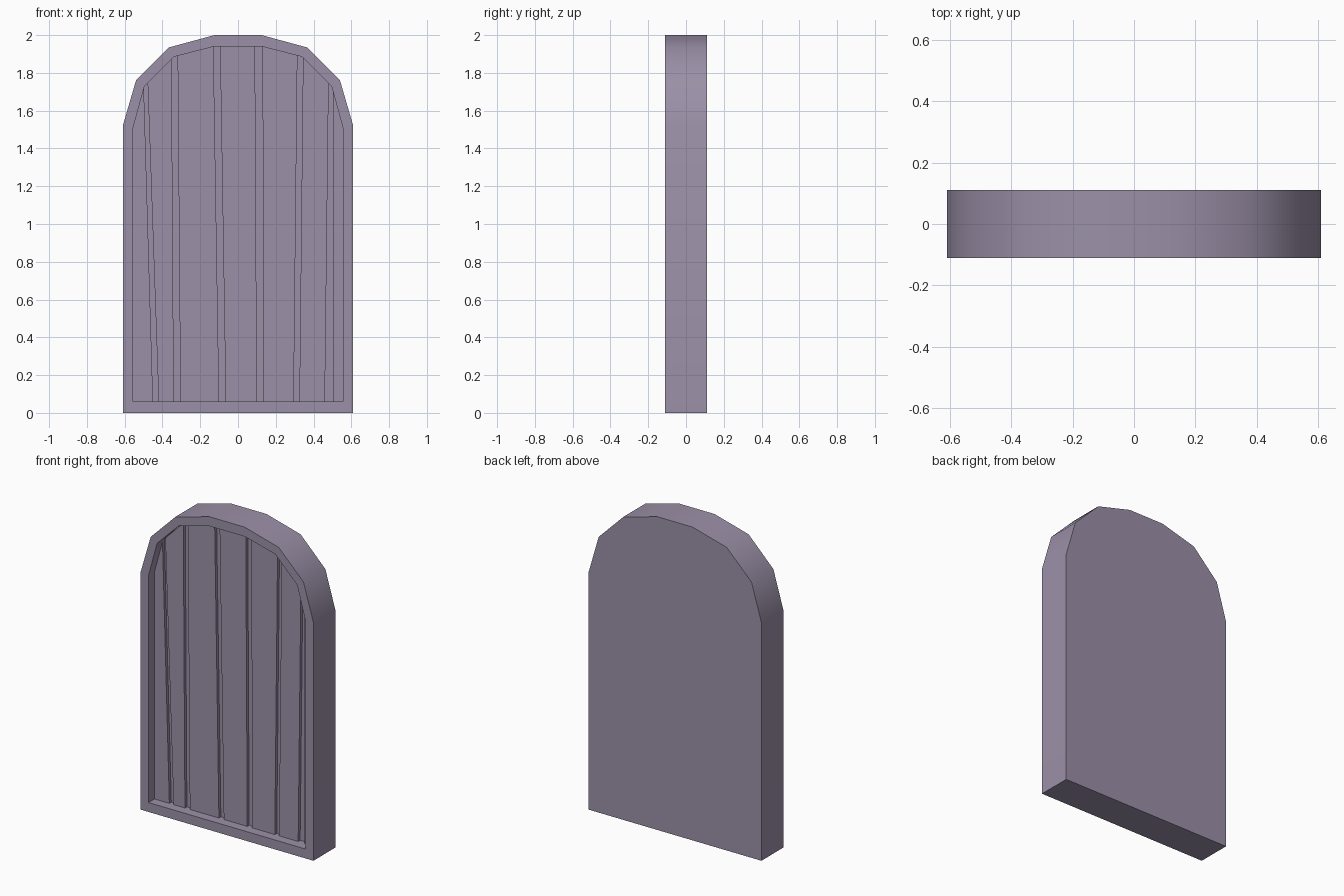
import bpy, bmesh, math
from mathutils import Vector

cube = bpy.data.objects.get("Cube")
if cube:
    bpy.data.objects.remove(cube, do_unlink=True)

FRONT, BACK = -0.11, 0.11
FLOOR = FRONT + 0.06      # recessed panel
GROOVE_DEPTH = 0.02

# Right halves of the arched outlines (x, z)
OUTER = [(0.61, 0), (0.61, 1.52), (0.54, 1.76), (0.365, 1.935), (0.125, 2)]
INNER = [(0.555, 0.06), (0.555, 1.51), (0.495, 1.73), (0.34, 1.885), (0.125, 1.94)]

# Grooves: left edge at bottom and top, right edge at bottom and top
Z_LOW, Z_HIGH = 0.06, 1.94
GROOVES = [(-0.45, -0.505, -0.42, -0.485),
           (-0.34, -0.352, -0.305, -0.32),
           (-0.1, -0.13, -0.065, -0.095),
           (0.1, 0.09, 0.135, 0.13),
           (0.295, 0.315, 0.325, 0.345),
           (0.46, 0.482, 0.503, 0.503)]


def ring(bm, half, y):
    """Mirrored closed loop of vertices at depth y."""
    points = half + [(-x, z) for x, z in reversed(half)]
    return [bm.verts.new((x, y, z)) for x, z in points]


def bridge(bm, a, b):
    n = len(a)
    for i in range(n):
        j = (i + 1) % n
        bm.faces.new((a[i], a[j], b[j], b[i]))


def edge_x(low, high, z):
    return low + (high - low) * (z - Z_LOW) / (Z_HIGH - Z_LOW)


bm = bmesh.new()

# Arched slab with raised border and recessed panel
back = ring(bm, OUTER, BACK)
front = ring(bm, OUTER, FRONT)
lip = ring(bm, INNER, FRONT)
sunk = ring(bm, INNER, FLOOR)
for a, b in ((back, front), (front, lip), (lip, sunk)):
    bridge(bm, a, b)
bm.faces.new(back)
bm.faces.new(sunk)
bmesh.ops.recalc_face_normals(bm, faces=bm.faces)


def floor_faces():
    return [f for f in bm.faces if all(abs(v.co.y - FLOOR) < 1e-4 for v in f.verts)]


# Slice the panel along both edges of every groove
for l0, l1, r0, r1 in GROOVES:
    for low, high in ((l0, l1), (r0, r1)):
        faces = floor_faces()
        geom = set(faces)
        for f in faces:
            geom.update(f.edges)
            geom.update(f.verts)
        bmesh.ops.bisect_plane(bm, geom=list(geom), dist=1e-5,
                               plane_co=Vector((low, 0, Z_LOW)),
                               plane_no=Vector((Z_HIGH - Z_LOW, 0, low - high)))

# Sink the strips between the planks
strips = []
for f in floor_faces():
    c = f.calc_center_median()
    if any(edge_x(a, b, c.z) < c.x < edge_x(d, e, c.z) for a, b, d, e in GROOVES):
        strips.append(f)
sunk_strips = bmesh.ops.extrude_face_region(bm, geom=strips)["geom"]
bmesh.ops.translate(bm, vec=(0, GROOVE_DEPTH, 0),
                    verts=[v for v in sunk_strips if isinstance(v, bmesh.types.BMVert)])
bmesh.ops.delete(bm, geom=[f for f in strips if f.is_valid], context="FACES_ONLY")
bmesh.ops.recalc_face_normals(bm, faces=bm.faces)

mesh = bpy.data.meshes.new("arched_door")
bm.to_mesh(mesh)
bm.free()
door = bpy.data.objects.new("arched_door", mesh)
bpy.context.collection.objects.link(door)

# Dusty violet paint
paint = bpy.data.materials.new("dusty_violet")
paint.use_nodes = True
colour = (0.33, 0.28, 0.39, 1)
paint.diffuse_color = colour
paint.node_tree.nodes["Principled BSDF"].inputs["Base Color"].default_value = colour
mesh.materials.append(paint)

# Rounded arch shading with crisp corners
bpy.ops.object.select_all(action="DESELECT")
door.select_set(True)
bpy.context.view_layer.objects.active = door
bpy.ops.object.shade_smooth_by_angle(angle=math.radians(35))
